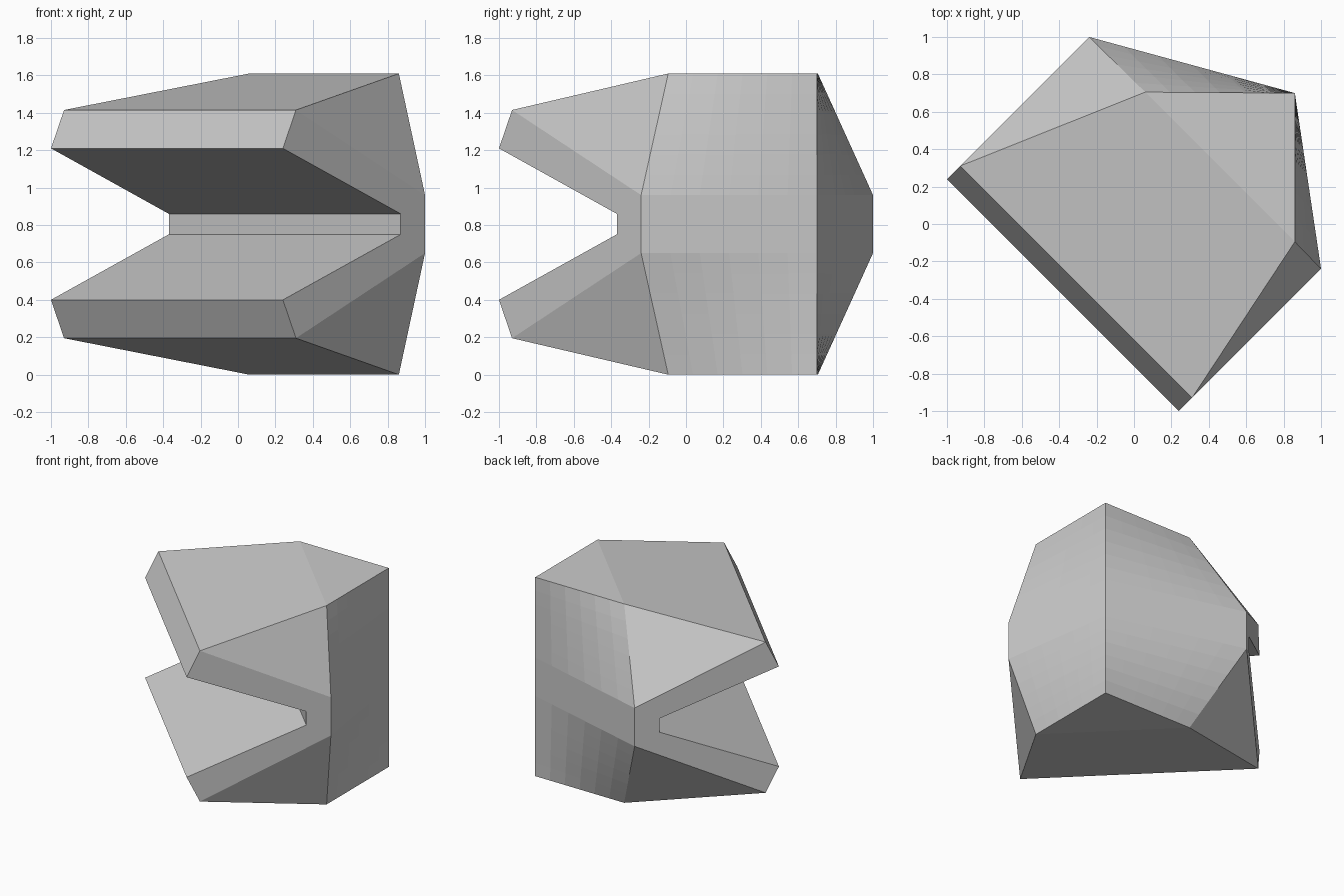
import bpy, bmesh
from mathutils import Vector

if "Cube" in bpy.data.objects:
    bpy.data.objects.remove(bpy.data.objects["Cube"])

MID, TOP = 0.805, 1.61
HALF = 1.24
bm = bmesh.new()


def face(*pts):
    bm.faces.new([bm.verts.new(p) for p in pts])


def diag(s, z, side):
    # point on a 45 degree plan line: s = x + y, side picks the end plane
    d = HALF * side
    return Vector(((s + d) / 2, (s - d) / 2, z))


# Upper half of the jaw profile: lip, outer edge, waist, throat
profile = [(-0.76, 1.21), (-0.62, 1.415), (0.76, 0.96),
           (0.76, MID), (0.50, MID), (0.50, 0.86)]
left = [diag(s, z, -1) for s, z in profile]
right = [diag(s, z, 1) for s, z in profile]

# End cheeks
face(*left)
face(*right)

# Lip, roof of the mouth, throat wall
for a, b in ((0, 1), (5, 0), (4, 5)):
    face(left[a], left[b], right[b], right[a])

# Sloped crown, flat top and the two bevel triangles
crown_l, crown_r = Vector((0.06, 0.705, TOP)), Vector((0.86, -0.095, TOP))
corner = Vector((0.86, 0.70, TOP))
face(left[1], right[1], crown_r, crown_l)
face(crown_l, crown_r, corner)
face(left[1], crown_l, left[2])
face(right[1], right[2], crown_r)


# Gently twisted back panels, ruled from the vertical corner to the rim
def back_panel(crown, waist, waist_mid, n=6):
    rim = [crown.lerp(waist, i / n) for i in range(n + 1)] + [waist_mid]
    for p, q in zip(rim, rim[1:]):
        cp = Vector((corner.x, corner.y, p.z))
        cq = Vector((corner.x, corner.y, q.z))
        for j in range(n):
            a, b = j / n, (j + 1) / n
            face(cp.lerp(p, a), cp.lerp(p, b), cq.lerp(q, b), cq.lerp(q, a))


back_panel(crown_l, left[2], left[3])
back_panel(crown_r, right[2], right[3])

# Mirror the upper half to make the lower half, then weld
copy = bmesh.ops.duplicate(bm, geom=bm.verts[:] + bm.edges[:] + bm.faces[:])
for v in copy["geom"]:
    if isinstance(v, bmesh.types.BMVert):
        v.co.z = TOP - v.co.z
bmesh.ops.remove_doubles(bm, verts=bm.verts[:], dist=0.0005)
bmesh.ops.recalc_face_normals(bm, faces=bm.faces[:])

mesh = bpy.data.meshes.new("notched_block")
bm.to_mesh(mesh)
bm.free()
obj = bpy.data.objects.new("notched_block", mesh)
bpy.context.collection.objects.link(obj)
